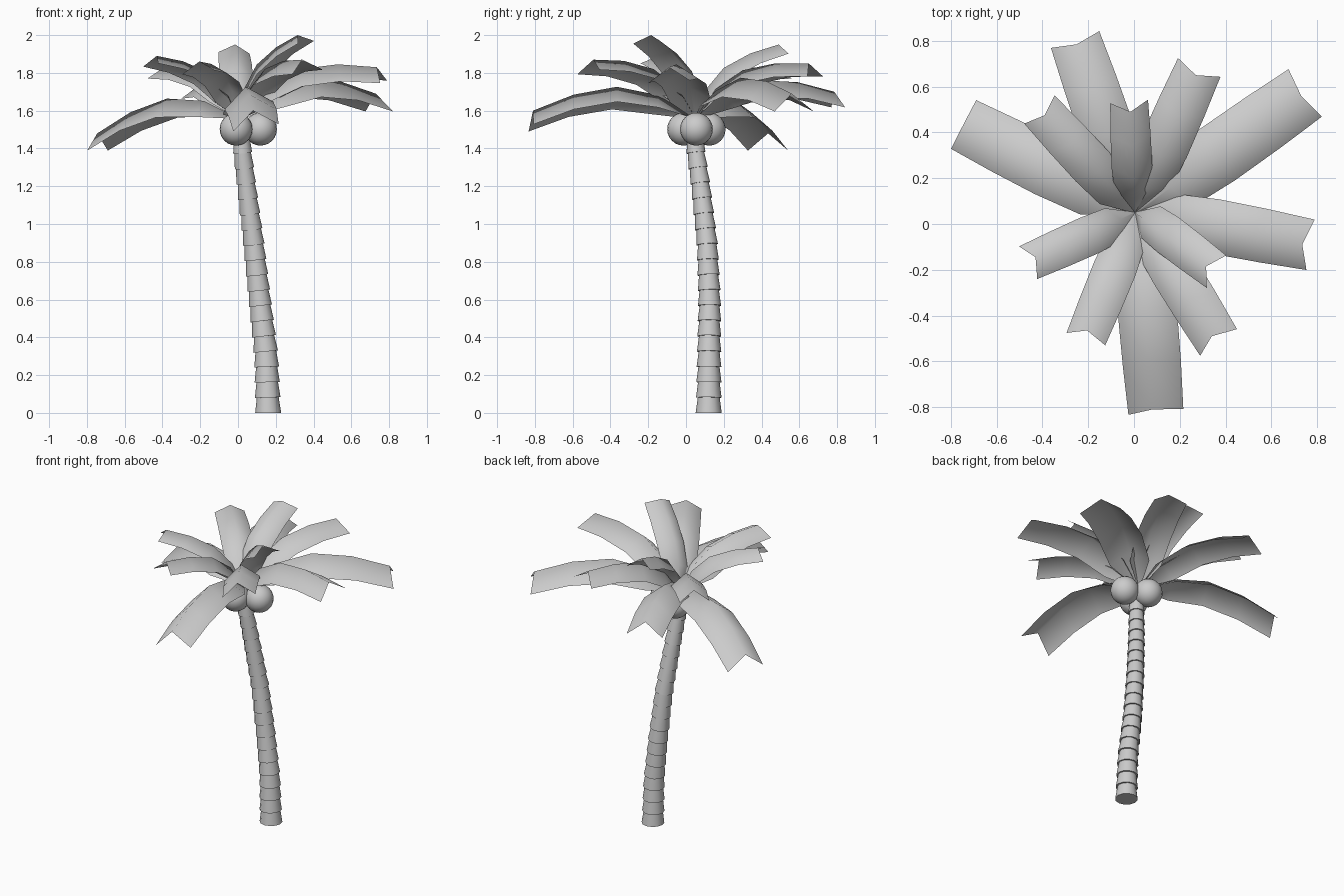
import bpy, bmesh
from math import cos, sin, pi, atan2, hypot, radians
from mathutils import Vector, Matrix

if "Cube" in bpy.data.objects:
    bpy.data.objects.remove(bpy.data.objects["Cube"])


def finish(bm, name, angle=None):
    bmesh.ops.recalc_face_normals(bm, faces=bm.faces)
    me = bpy.data.meshes.new(name)
    bm.to_mesh(me)
    bm.free()
    ob = bpy.data.objects.new(name, me)
    bpy.context.collection.objects.link(ob)
    bpy.ops.object.select_all(action='DESELECT')
    ob.select_set(True)
    bpy.context.view_layer.objects.active = ob
    if angle:
        bpy.ops.object.shade_smooth_by_angle(angle=radians(angle))
    else:
        bpy.ops.object.shade_smooth()
    return ob


# Trunk: curved path, stacked flared segments
PATH = [(.16, .12, 0), (.15, .122, .3), (.115, .125, .6), (.083, .112, .9),
        (.045, .078, 1.2), (.022, .05, 1.4), (.015, .045, 1.54)]


def path_at(z):
    for a, b in zip(PATH, PATH[1:]):
        if z <= b[2] or b is PATH[-1]:
            return Vector(a).lerp(Vector(b), (z - a[2]) / (b[2] - a[2]))


def trunk():
    bm = bmesh.new()
    n, sides, top = 19, 12, 1.54
    rings = []

    def ring(z, r):
        c = path_at(z)
        t = path_at(z + .06) - path_at(max(z - .06, 0)) if z > 0 else Vector((0, 0, 1))
        q = Vector((0, 0, 1)).rotation_difference(t)
        rings.append([bm.verts.new(c + q @ Vector((r * cos(2 * pi * k / sides),
                                                   r * sin(2 * pi * k / sides), 0)))
                      for k in range(sides)])

    for i in range(n):
        r = .069 - .02 * i / (n - 1)
        ring(top * i / n, r)
        ring(top * (i + 1) / n, r * .84)
    for a, b in zip(rings, rings[1:]):
        for k in range(sides):
            j = (k + 1) % sides
            bm.faces.new((a[k], a[j], b[j], b[k]))
    bm.faces.new(rings[0])
    bm.faces.new(rings[-1])
    finish(bm, "trunk", 35)


trunk()

# Coconuts
for i in range(3):
    a = 2 * pi * i / 3
    bm = bmesh.new()
    bmesh.ops.create_uvsphere(bm, u_segments=20, v_segments=12, radius=.087,
        matrix=Matrix.Translation((.033 + .086 * cos(a), .055 + .078 * sin(a), 1.502)))
    finish(bm, f"coconut_{i + 1}")

# Fronds: one ridged leaf shape, aimed and scaled by its tip position
SPINE = [(0, 0), (.21, .095), (.43, .11), (.65, .04), (.85, -.07)]
HALF = [.006, .12, .132, .13, .123]
DROP = [.004, .085, .1, .098, .092]
BASE = Vector((.005, .05, 1.56))


def frond(name, tip, roll):
    d = Vector(tip) - BASE
    r = hypot(d.x, d.y)
    scale = d.length / hypot(*SPINE[-1])
    pitch = atan2(d.z, r) - atan2(SPINE[-1][1], SPINE[-1][0])
    m = (Matrix.Translation(BASE) @ Matrix.Rotation(atan2(d.y, d.x), 4, 'Z')
         @ Matrix.Rotation(-pitch, 4, 'Y') @ Matrix.Scale(scale, 4))
    bm = bmesh.new()
    rows = []
    for (x, z), w, h in zip(SPINE, HALF, DROP):
        rot = Matrix.Rotation(radians(roll), 3, 'X')
        rows.append([bm.verts.new(m @ (Vector((x, 0, z)) + rot @ Vector((0, s * w * .98, -abs(s) * h))))
                     for s in (-1, 0, 1)])
    for a, b in zip(rows, rows[1:]):
        for k in range(2):
            bm.faces.new((a[k], b[k], b[k + 1], a[k + 1]))
    finish(bm, name)


TIPS = [((-.25, .785, 1.70), 0), ((.27, .65, 1.85), 0), ((.73, .56, 1.69), 0),
        ((.735, -.09, 1.83), 4), ((.315, -.185, 2.0), 8), ((.34, -.49, 1.87), 8),
        ((.08, -.81, 1.60), 9), ((-.205, -.465, 1.86), 8), ((-.43, -.145, 1.89), 8),
        ((-.745, .435, 1.48), 0), ((-.39, .475, 1.83), 0), ((-.015, .49, 1.95), 4)]
for i, (tip, roll) in enumerate(TIPS):
    frond(f"frond_{i + 1}", tip, roll)
